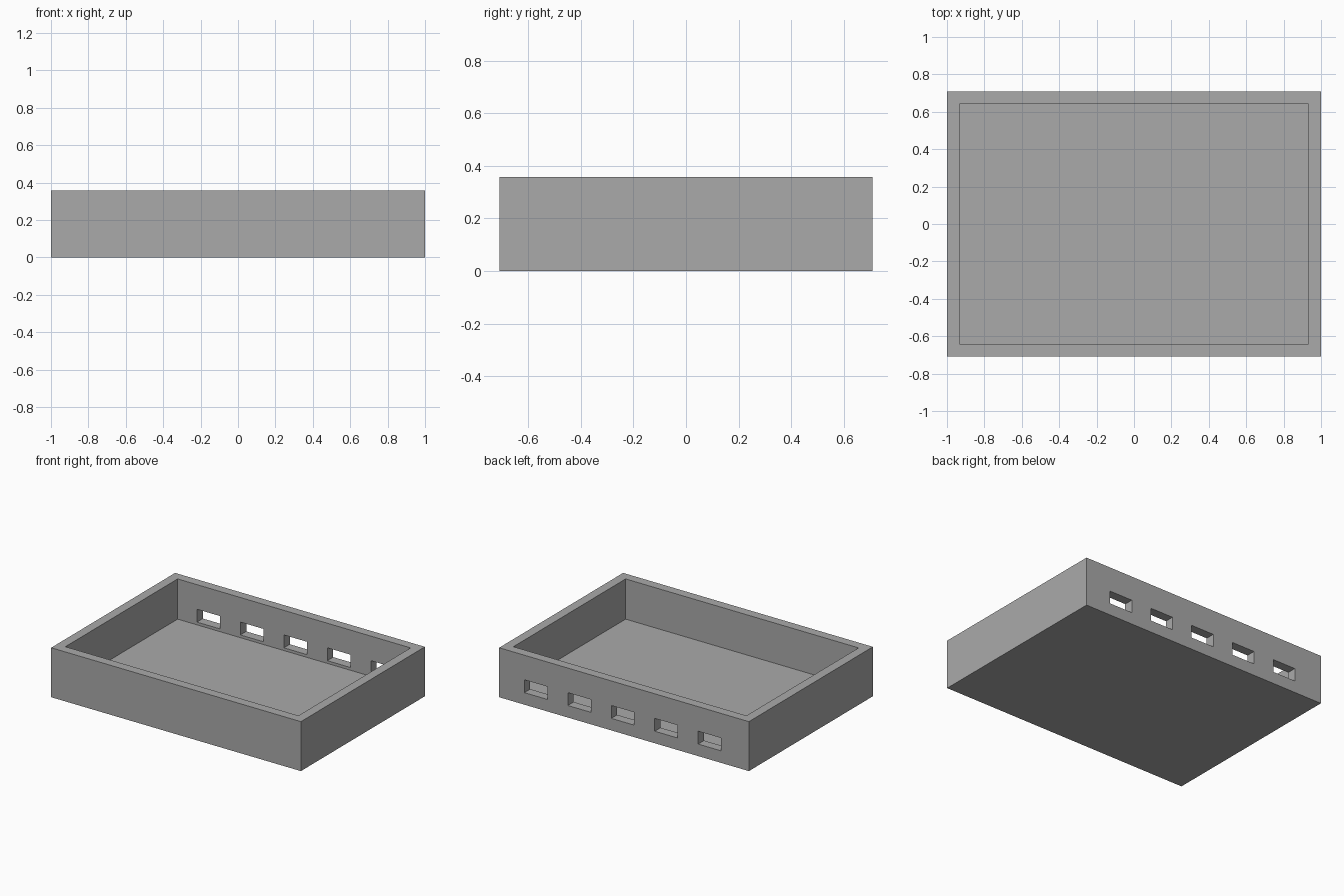
import bpy

if "Cube" in bpy.data.objects:
    bpy.data.objects.remove(bpy.data.objects["Cube"])

LENGTH, DEPTH, HEIGHT, WALL = 2.0, 1.418, 0.358, 0.067

grey = bpy.data.materials.new("plain grey")
grey.diffuse_color = (0.4, 0.4, 0.4, 1)
grey.use_nodes = True
grey.node_tree.nodes["Principled BSDF"].inputs["Base Color"].default_value = grey.diffuse_color


def box(name, x, y, z):
    """Axis-aligned box from (min, max) ranges."""
    ranges = (x, y, z)
    bpy.ops.mesh.primitive_cube_add(size=1, location=[sum(r) / 2 for r in ranges])
    ob = bpy.context.object
    ob.name = name
    ob.scale = [r[1] - r[0] for r in ranges]
    bpy.ops.object.transform_apply(location=True, rotation=True, scale=True)
    ob.data.materials.append(grey)
    return ob


def cut(target, cutter):
    """Subtract the cutter and keep it only as a hidden helper."""
    mod = target.modifiers.new(cutter.name, 'BOOLEAN')
    mod.operation = 'DIFFERENCE'
    mod.solver = 'EXACT'
    mod.object = cutter
    cutter.hide_render = True
    cutter.hide_set(True)


hx, hy = LENGTH / 2, DEPTH / 2

# Open tray: solid block with its interior hollowed out
tray = box("tray", (-hx, hx), (-hy, hy), (0, HEIGHT))
cut(tray, box("interior_cutter", (WALL - hx, hx - WALL),
              (WALL - hy, hy - WALL), (WALL, HEIGHT + 0.1)))

# Row of five rectangular ports through the back wall
for i in range(5):
    cx = 0.01 + (i - 2) * 0.348
    cut(tray, box(f"port_cutter_{i + 1}", (cx - 0.092, cx + 0.092),
                  (hy - WALL - 0.05, hy + 0.05), (0.087, 0.18)))
